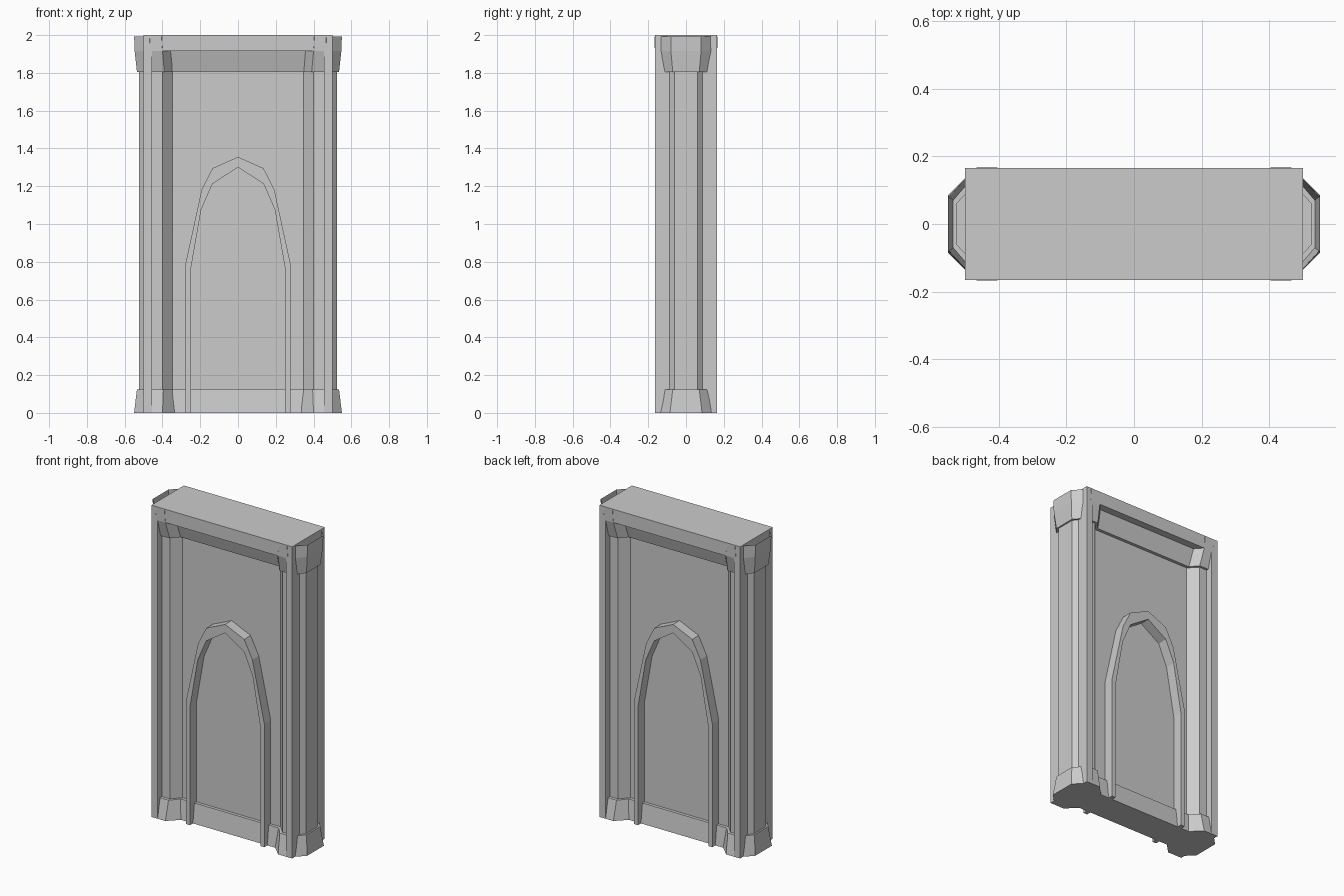
import bpy, bmesh

if "Cube" in bpy.data.objects:
    bpy.data.objects.remove(bpy.data.objects["Cube"])


def make_object(name, bm):
    bmesh.ops.recalc_face_normals(bm, faces=bm.faces)
    mesh = bpy.data.meshes.new(name)
    bm.to_mesh(mesh)
    bm.free()
    obj = bpy.data.objects.new(name, mesh)
    bpy.context.collection.objects.link(obj)
    return obj


def loft(name, rings, top=True):
    """Skin a stack of equal-length closed rings and cap the ends."""
    bm = bmesh.new()
    loops = [[bm.verts.new(p) for p in ring] for ring in rings]
    n = len(loops[0])
    for a, b in zip(loops, loops[1:]):
        for i in range(n):
            j = (i + 1) % n
            bm.faces.new((a[i], a[j], b[j], b[i]))
    bm.faces.new(loops[0])
    if top:
        bm.faces.new(loops[-1])
    return make_object(name, bm)


def box(name, x0, x1, y, z0, z1):
    ring = [(x0, -y), (x1, -y), (x1, y), (x0, y)]
    return loft(name, [[(*p, z) for p in ring] for z in (z0, z1)])


def tapered_bar(name, x, y0, z0, y1, z1):
    """Bar along x whose half depth goes from y0 at z0 to y1 at z1."""
    prof = [(-y0, z0), (y0, z0), (y1, z1), (-y1, z1)]
    return loft(name, [[(sx, *p) for p in prof] for sx in (-x, x)])


def octagon(cx, hx, hy, fx, fy, z):
    """Chamfered rectangle: half sizes hx, hy; half flats fx (along x), fy."""
    pts = [(hx, -fy), (hx, fy), (fx, hy), (-fx, hy),
           (-hx, fy), (-hx, -fy), (-fx, -hy), (fx, -hy)]
    return [(cx + px, py, z) for px, py in pts]


# Recessed wall with surrounding frame
box("wall_panel", -0.47, 0.47, 0.065, 0.0, 1.95)
box("frame_lintel", -0.5, 0.5, 0.165, 1.915, 2.0)
tapered_bar("cornice", 0.456, 0.085, 1.805, 0.118, 1.916)
tapered_bar("baseboard", 0.42, 0.1, 0.0, 0.085, 0.125)

# Side posts, columns, capitals and bases
for side, s in (("left", -1), ("right", 1)):
    box(f"frame_post_{side}", min(s * 0.455, s * 0.5), max(s * 0.455, s * 0.5),
        0.165, 0.0, 1.92)
    c = s * 0.435
    loft(f"column_{side}", [octagon(c, 0.09, 0.12, 0.035, 0.062, z)
                            for z in (0.05, 1.9)])
    loft(f"capital_{side}", [octagon(c, 0.1, 0.135, 0.045, 0.07, 1.805),
                             octagon(c, 0.112, 0.165, 0.035, 0.08, 1.915),
                             octagon(c, 0.115, 0.167, 0.03, 0.08, 1.993)],
         top=False)
    loft(f"base_{side}", [octagon(c, 0.115, 0.165, 0.035, 0.085, 0.0),
                          octagon(c, 0.1, 0.14, 0.04, 0.07, 0.125)])

# Pointed arch moulding, running through to both faces of the wall
outer = [(0.278, 0), (0.278, 0.79), (0.193, 1.18), (0.135, 1.295), (0, 1.355)]
inner = [(0.25, 0), (0.25, 0.76), (0.195, 1.075), (0.135, 1.213), (0, 1.30)]


def mirrored(half):
    return half + [(-x, z) for x, z in reversed(half[:-1])]


sections = []
for (xo, zo), (xi, zi) in zip(mirrored(outer), mirrored(inner)):
    sections.append([(xo, -0.13, zo), (xi, -0.13, zi),
                     (xi, 0.13, zi), (xo, 0.13, zo)])
loft("arch_moulding", sections)
